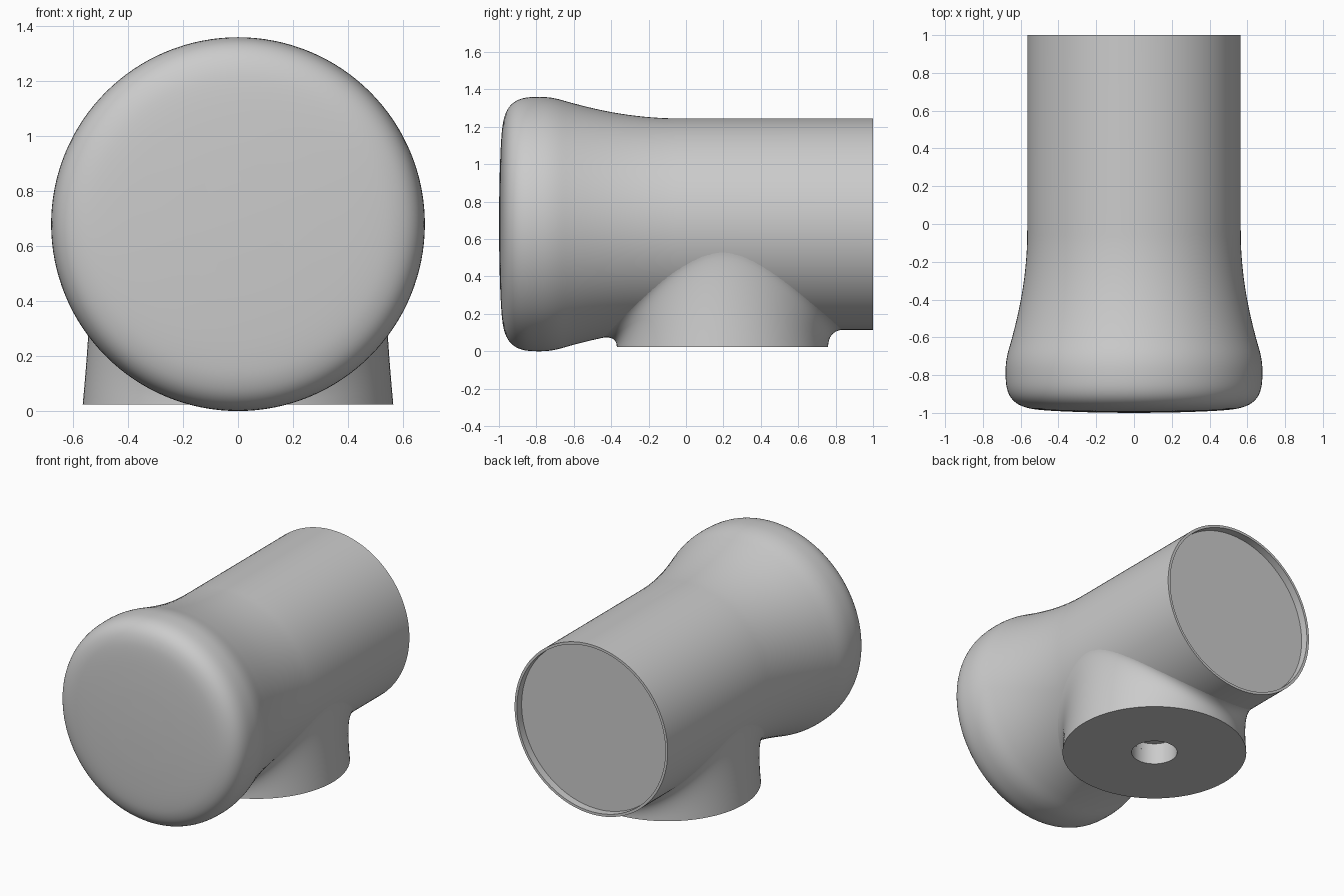
import bpy, bmesh, math
from mathutils import Vector

cube = bpy.data.objects.get("Cube")
if cube:
    bpy.data.objects.remove(cube)

AXIS_Z = 0.68      # height of the body's axis
FOOT_Y = 0.195     # centre of the foot
FOOT_R = 0.565
FOOT_Z = 0.023
HOLE_R = 0.14
SEG = 128

grey = bpy.data.materials.new("light grey")
grey.use_nodes = True
colour = (0.6, 0.6, 0.6, 1)
grey.diffuse_color = colour
grey.node_tree.nodes["Principled BSDF"].inputs["Base Color"].default_value = colour


def finish(name, bm):
    bmesh.ops.recalc_face_normals(bm, faces=bm.faces)
    mesh = bpy.data.meshes.new(name)
    bm.to_mesh(mesh)
    bm.free()
    mesh.materials.append(grey)
    ob = bpy.data.objects.new(name, mesh)
    bpy.context.collection.objects.link(ob)
    return ob


def shade(ob):
    bpy.ops.object.select_all(action='DESELECT')
    ob.select_set(True)
    bpy.context.view_layer.objects.active = ob
    bpy.ops.object.shade_smooth_by_angle(angle=math.radians(35))


def bridge(bm, a, b):
    for i in range(len(a)):
        j = (i + 1) % len(a)
        bm.faces.new((a[i], a[j], b[j], b[i]))


def smooth_path(points, steps):
    """Catmull-Rom curve through the points."""
    pts = [Vector(p) for p in points]
    pts = [2 * pts[0] - pts[1]] + pts + [2 * pts[-1] - pts[-2]]
    out = []
    for p0, p1, p2, p3 in zip(pts, pts[1:], pts[2:], pts[3:]):
        for s in range(steps):
            t = s / steps
            out.append(0.5 * (2 * p1 + (p2 - p0) * t
                              + (2 * p0 - 5 * p1 + 4 * p2 - p3) * t ** 2
                              + (3 * p1 - p0 - 3 * p2 + p3) * t ** 3))
    return out + [pts[-2]]


# Flared head and barrel: (y, radius) from the front face to the barrel
profile = smooth_path([(-0.999, 0.12), (-0.995, 0.3), (-0.985, 0.49), (-0.967, 0.585),
                       (-0.93, 0.643), (-0.87, 0.673), (-0.78, 0.68), (-0.7, 0.672),
                       (-0.6, 0.645), (-0.5, 0.62), (-0.4, 0.599), (-0.3, 0.583),
                       (-0.2, 0.572), (-0.1, 0.566), (0, 0.565)], 5)


def body_radius(y):
    for a, b in zip(profile, profile[1:]):
        if a.x <= y <= b.x:
            return a.y + (b.y - a.y) * (y - a.x) / (b.x - a.x)
    return 0.565


def underside(rho, ang):
    """Height of the body's lower surface at polar spot around the foot."""
    r = body_radius(FOOT_Y + rho * math.sin(ang))
    return AXIS_Z - math.sqrt(max(r * r - (rho * math.cos(ang)) ** 2, 0))


# Body, with a thin rim and a recessed back panel
bm = bmesh.new()
outline = [tuple(p) for p in profile] + [(1, 0.565), (1, 0.548), (0.95, 0.548)]
rings = []
for y, r in outline:
    rings.append([bm.verts.new((r * math.cos(a), y, AXIS_Z + r * math.sin(a)))
                  for a in (math.tau * i / SEG for i in range(SEG))])
for a, b in zip(rings, rings[1:]):
    bridge(bm, a, b)
nose = bm.verts.new((0, -1, AXIS_Z))
for i in range(SEG):
    bm.faces.new((nose, rings[0][i], rings[0][(i + 1) % SEG]))
bm.faces.new(rings[-1])
body = finish("body", bm)

# Blind bore cut into the underside
bm = bmesh.new()
bmesh.ops.create_cone(bm, cap_ends=True, segments=48, radius1=HOLE_R,
                      radius2=HOLE_R, depth=0.4)
bmesh.ops.translate(bm, verts=bm.verts, vec=(0, FOOT_Y, -0.035))
cutter = finish("bore_cutter", bm)
cutter.hide_render = True
cut = body.modifiers.new("bore", 'BOOLEAN')
cut.operation = 'DIFFERENCE'
cut.solver = 'EXACT'
cut.object = cutter
bpy.context.view_layer.objects.active = body
bpy.ops.object.modifier_apply(modifier=cut.name)
bpy.data.objects.remove(cutter)
shade(body)

# Round foot whose wall blends into the body with a fillet
bm = bmesh.new()
STEPS = 12
columns = []
for i in range(SEG):
    ang = math.tau * i / SEG
    s2 = math.sin(ang) ** 2
    end = 0.545 + 0.115 * s2
    reach = 0.02 + 0.075 * s2
    z_end = underside(end, ang)
    slope = (z_end - underside(end - 0.005, ang)) / 0.005
    p0 = Vector((FOOT_R, FOOT_Z))
    p2 = Vector((end, z_end + 0.002))
    p1 = Vector((end - reach, max(z_end - slope * reach, FOOT_Z + 0.03)))
    col = [(HOLE_R, 0.134), (HOLE_R, FOOT_Z)]
    for k in range(STEPS + 1):
        t = k / STEPS
        col.append(tuple(p0 * (1 - t) ** 2 + p1 * 2 * t * (1 - t) + p2 * t * t))
    columns.append([bm.verts.new((r * math.cos(ang), FOOT_Y + r * math.sin(ang), z))
                    for r, z in col])
for i in range(SEG):
    bridge(bm, columns[i], columns[(i + 1) % SEG])
shade(finish("foot", bm))
